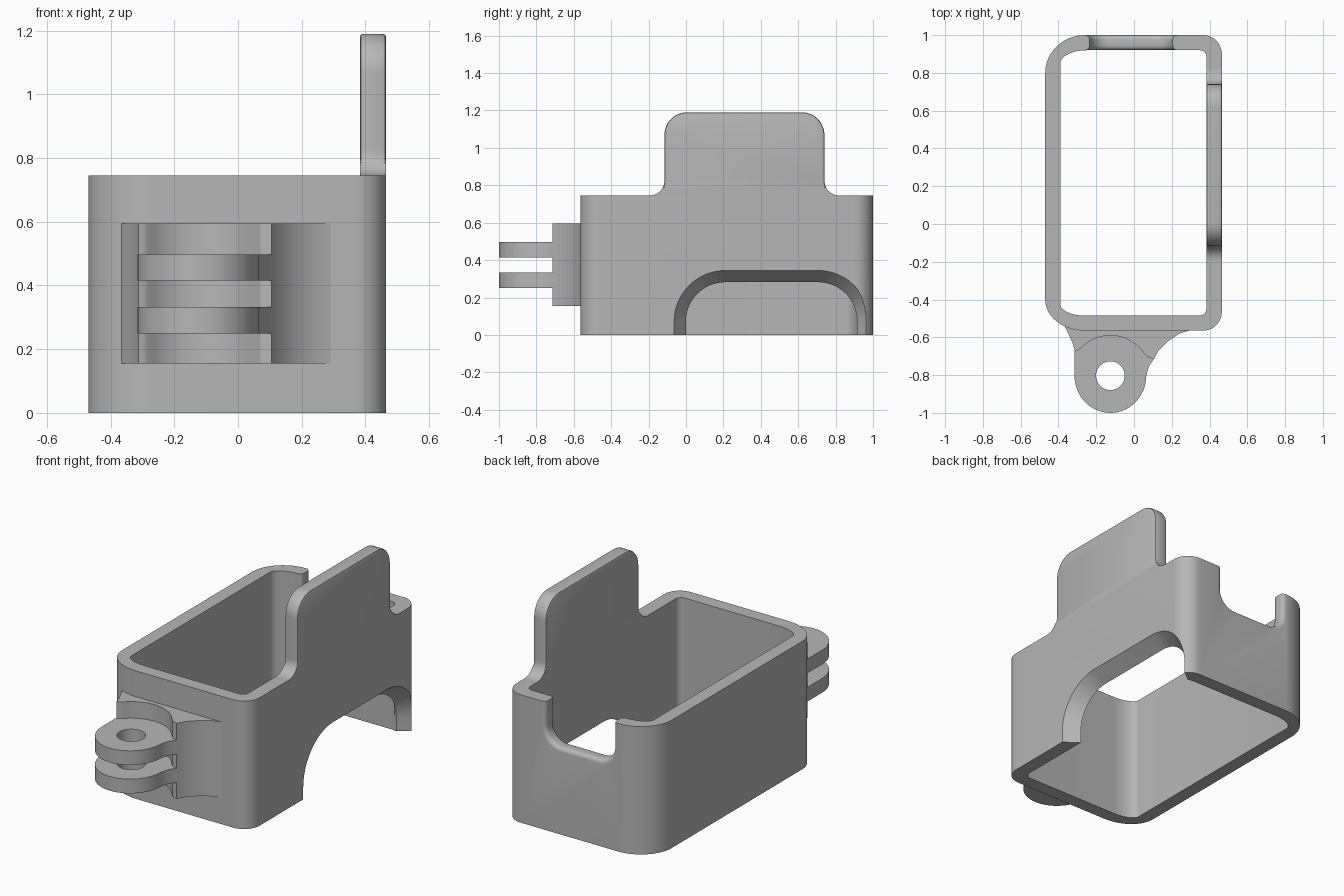
import bpy, bmesh
from math import sin, cos, pi, radians

if "Cube" in bpy.data.objects:
    bpy.data.objects.remove(bpy.data.objects["Cube"], do_unlink=True)

grey = bpy.data.materials.new("matte_grey")
grey.use_nodes = True
GREY = (0.47, 0.47, 0.47, 1)
grey.diffuse_color = GREY
grey.node_tree.nodes["Principled BSDF"].inputs["Base Color"].default_value = GREY


def arc(cx, cy, rx, ry, a0, a1, n=12):
    """Points on an elliptical arc, angles in degrees."""
    angles = [radians(a0 + (a1 - a0) * i / n) for i in range(n + 1)]
    return [(cx + rx * cos(a), cy + ry * sin(a)) for a in angles]


def loft(name, sections, bevel_above=None):
    """Closed solid skinned through equal-length rings of 3D points."""
    bm = bmesh.new()
    rings = [[bm.verts.new(p) for p in ring] for ring in sections]
    n = len(rings[0])
    caps = [bm.faces.new(rings[0]), bm.faces.new(rings[-1])]
    for a, b in zip(rings, rings[1:]):
        for i in range(n):
            j = (i + 1) % n
            bm.faces.new((a[i], a[j], b[j], b[i]))
    bmesh.ops.recalc_face_normals(bm, faces=bm.faces)
    if bevel_above is not None:
        rim = {e for f in caps for e in f.edges
               if min(v.co.z for v in e.verts) > bevel_above}
        bmesh.ops.bevel(bm, geom=list(rim), offset=0.01, segments=2,
                        profile=0.5, affect='EDGES')
    mesh = bpy.data.meshes.new(name)
    bm.to_mesh(mesh)
    bm.free()
    mesh.materials.append(grey)
    obj = bpy.data.objects.new(name, mesh)
    bpy.context.collection.objects.link(obj)
    return obj


def prism(name, outline, z0, z1):
    return loft(name, [[(x, y, z) for x, y in outline] for z in (z0, z1)])


def cut(obj, cutter):
    cutter.hide_render = True
    mod = obj.modifiers.new("cut", 'BOOLEAN')
    mod.operation, mod.solver, mod.object = 'DIFFERENCE', 'EXACT', cutter
    bpy.context.view_layer.objects.active = obj
    bpy.ops.object.modifier_apply(modifier=mod.name)
    bpy.data.objects.remove(cutter, do_unlink=True)


def smooth(obj):
    bpy.ops.object.select_all(action='DESELECT')
    obj.select_set(True)
    bpy.context.view_layer.objects.active = obj
    bpy.ops.object.shade_smooth_by_angle(angle=radians(30))


def rounded(x0, x1, y0, y1, right, back_left, front_left):
    """Rectangle with round right corners and elliptical left corners."""
    (bx, by), (fx, fy) = back_left, front_left
    return (arc(x1 - right, y1 - right, right, right, 0, 90)
            + arc(x0 + bx, y1 - by, bx, by, 90, 180)
            + arc(x0 + fx, y0 + fy, fx, fy, 180, 270)
            + arc(x1 - right, y0 + right, right, right, 270, 360))


def arch(centre, half, base, top, r, d):
    """Arch outline grown by d; top below base turns it upside down."""
    s = 1 if top > base else -1
    w, h, r = half + d, top + s * d, r + d
    return ([(centre + w, base)]
            + arc(centre + w - r, h - s * r, r, s * r, 0, 90)
            + arc(centre - w + r, h - s * r, r, s * r, 90, 180)
            + [(centre - w, base)])


# Sleeve: open top and bottom
WALL_TOP = 0.745
sleeve = prism("sleeve", rounded(-0.47, 0.465, -0.565, 1.0, 0.1,
                                 (0.21, 0.2), (0.21, 0.165)), 0, WALL_TOP)
cut(sleeve, prism("cavity", rounded(-0.39, 0.383, -0.485, 0.92, 0.035,
                                    (0.14, 0.07), (0.13, 0.06)), -0.1, 1))

# Flared arch through the right wall
flare = [(0.25, 0), (0.38, 0), (0.465, 0.065), (0.55, 0.13)]
cut(sleeve, loft("arch_cutter", [
    [(x, y, z) for y, z in arch(0.458, 0.457, -0.1, 0.28, 0.21, d)]
    for x, d in flare]))

# Notch with rounded edges in the back wall
R = 0.025
steps = [R * (1 - cos(i * pi / 10)) for i in range(6)]
depths = [R * (1 - sin(i * pi / 10)) for i in range(6)]
ramp = ([(0.85, R), (0.92, R)]
        + [(0.92 + a, b) for a, b in zip(steps[1:], depths[1:])]
        + [(1.0 - a, b) for a, b in zip(steps[::-1], depths[::-1])]
        + [(1.1, R)])
cut(sleeve, loft("notch_cutter", [
    [(x, y, z) for x, z in arch(-0.015, 0.22, 0.9, 0.505, 0.1, d)]
    for y, d in ramp]))
smooth(sleeve)

# Tall tab on the right wall, flared into the rim
Y0, Y1, TOP, RT, RF = -0.115, 0.74, 1.19, 0.12, 0.08
profile = (arc(Y1 + RF, WALL_TOP + RF, RF, RF, 270, 180)
           + arc(Y1 - RT, TOP - RT, RT, RT, 0, 90)
           + arc(Y0 + RT, TOP - RT, RT, RT, 90, 180)
           + arc(Y0 - RF, WALL_TOP + RF, RF, RF, 0, -90))
tab = loft("side_tab", [[(x, y, z) for y, z in profile]
                        for x in (0.383, 0.465)], bevel_above=0.78)
smooth(tab)

# Mount base on the front wall, hollowed around the hinge
HX, HY = -0.125, -0.803
left_flank = [(-0.36, -0.51), (-0.37, -0.535), (-0.345, -0.585),
              (-0.325, -0.63), (-0.313, -0.672), (-0.295, -0.668)]
hollow = arc(HX, HY, 0.213, 0.213, 138, 42)
right_flank = [(0.07, -0.703), (0.105, -0.715), (0.13, -0.67),
               (0.18, -0.62), (0.24, -0.58), (0.3, -0.562), (0.3, -0.51)]
smooth(prism("mount_base", left_flank + hollow + right_flank, 0.155, 0.595))

# Two hinge prongs with a bolt hole
prong = ([(-0.31, -0.55), (-0.315, -0.68)]
         + arc(HX, HY, 0.19, 0.197, 180, 360, 28)
         + [(0.078, -0.755), (0.105, -0.715), (0.07, -0.6), (0.05, -0.55)])
for label, z in (("lower", 0.25), ("upper", 0.415)):
    part = prism(label + "_prong", prong, z, z + 0.083)
    cut(part, prism("bolt_hole", arc(HX, HY, 0.076, 0.076, 0, 350, 35),
                    z - 0.1, z + 0.2))
    smooth(part)
